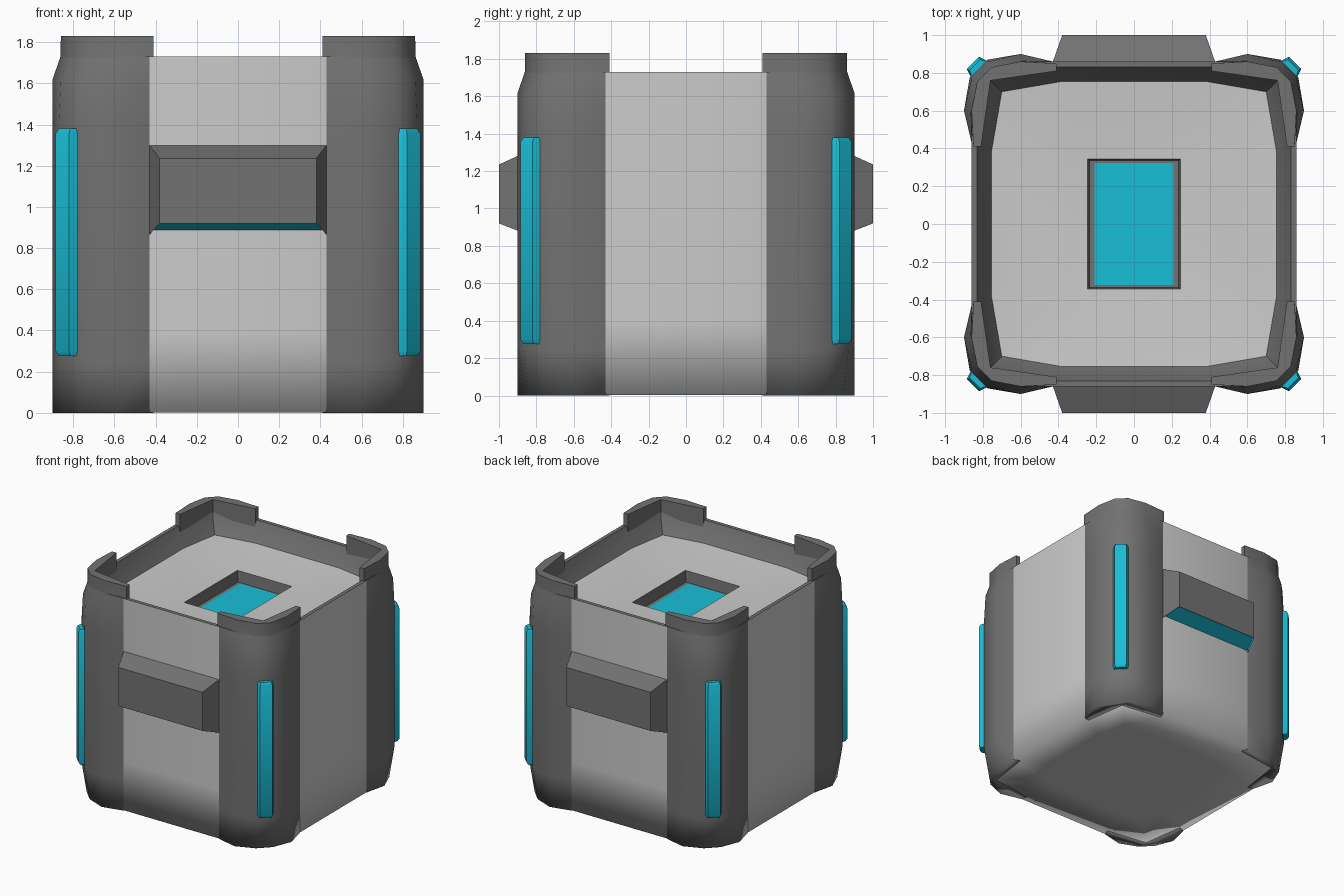
import bpy, bmesh, math

if "Cube" in bpy.data.objects:
    bpy.data.objects.remove(bpy.data.objects["Cube"])


def material(name, rgb):
    m = bpy.data.materials.new(name)
    m.diffuse_color = (*rgb, 1)
    m.use_nodes = True
    m.node_tree.nodes["Principled BSDF"].inputs["Base Color"].default_value = m.diffuse_color
    return m


DARK = material("dark_grey", (0.17, 0.17, 0.17))
CYAN = material("cyan", (0.01, 0.52, 0.68))


def finish(name, bm, mat=None, mirror=(), angle=40):
    """Smooth shade with sharp edges (edges on the ground stay soft) and mirror."""
    for f in bm.faces:
        f.smooth = True
    for e in bm.edges:
        on_ground = all(v.co.z < 0.01 for v in e.verts)
        e.smooth = on_ground or e.calc_face_angle(0) < math.radians(angle)
    me = bpy.data.meshes.new(name)
    bm.to_mesh(me)
    bm.free()
    ob = bpy.data.objects.new(name, me)
    bpy.context.collection.objects.link(ob)
    if mat:
        me.materials.append(mat)
    if mirror:
        mod = ob.modifiers.new("mirror", 'MIRROR')
        mod.use_axis = ('x' in mirror, 'y' in mirror, False)
        mod.use_mirror_merge = False
    return ob


def loft(rings, bottom=False, top=False):
    """Skin counter-clockwise rings of (points, z)."""
    bm = bmesh.new()
    rows = [[bm.verts.new((x, y, z)) for x, y in pts] for pts, z in rings]
    n = len(rows[0])
    for a, b in zip(rows, rows[1:]):
        for i in range(n):
            j = (i + 1) % n
            bm.faces.new((a[i], a[j], b[j], b[i]))
    if bottom:
        bm.faces.new(rows[0][::-1])
    if top:
        bm.faces.new(rows[-1])
    bmesh.ops.remove_doubles(bm, verts=bm.verts, dist=1e-5)
    return bm


def outline(side, end, corner):
    """Twelve-point square outline with cut corners."""
    pts = []
    for k in range(4):
        for x, y in ((side, end), (corner, corner), (end, side)):
            for _ in range(k):
                x, y = -y, x
            pts.append((x, y))
    return pts


def rect(hx, hy):
    """Rectangle with each corner tripled, to match outline()."""
    return [c for c in ((hx, hy), (-hx, hy), (-hx, -hy), (hx, -hy)) for _ in range(3)]


def diagonal(half):
    """Mirror points across the x = y diagonal."""
    return half + [(y, x) for x, y in reversed(half)]


# Light grey body walls and underside
wall = outline(0.86, 0.43, 0.78)
finish("body", loft([(outline(0.55, 0.28, 0.5), 0.003), (wall, 0.003),
                     (wall, 0.4), (wall, 1.73)], bottom=True))

# Dark rim sloping down to the recessed lid
lid_edge = outline(0.755, 0.38, 0.70)
finish("rim", loft([(wall, 1.73), (outline(0.83, 0.42, 0.76), 1.73),
                    (outline(0.80, 0.41, 0.745), 1.66), (lid_edge, 1.58)]), DARK)

# Lid panel with a rectangular window
finish("lid_panel", loft([(lid_edge, 1.58), (rect(0.245, 0.343), 1.55)]))
finish("window_frame", loft([(rect(0.245, 0.343), 1.55), (rect(0.235, 0.335), 1.46),
                             (rect(0.208, 0.323), 1.46)]), DARK)
finish("window", loft([(rect(0.208, 0.323), 1.46), (rect(0.1, 0.2), 1.46)], top=True), CYAN)

# Corner posts rising into tabs: z, end (x, y), side bulge, cut corner (x, y)
POST = [
    (0.0, (0.86, 0.43), 0.90, (0.84, 0.75)),
    (0.25, (0.86, 0.43), 0.90, (0.87, 0.775)),
    (1.4, (0.86, 0.43), 0.90, (0.87, 0.775)),
    (1.62, (0.86, 0.43), 0.90, (0.86, 0.77)),
    (1.72, (0.86, 0.43), 0.865, (0.83, 0.755)),
    (1.73, (0.86, 0.43), 0.862, (0.83, 0.755)),
    (1.73, (0.85, 0.41), 0.862, (0.83, 0.755)),
    (1.83, (0.85, 0.41), 0.86, (0.83, 0.755)),
]
rings = [(diagonal([(0.76, 0.76), (0.81, 0.41), end, (bulge, 0.6), cut])[:-1], z)
         for z, end, bulge, cut in POST]
finish("corner_post", loft(rings, True, True), DARK, "xy")

# Glowing strips on the post corners
full = diagonal([(0.80, 0.78), (0.865, 0.78), (0.885, 0.82)])
small = diagonal([(0.80, 0.785), (0.86, 0.785), (0.87, 0.815)])
finish("light_strip", loft([(small, 0.275), (full, 0.3), (full, 1.355), (small, 1.38)],
                           True, True), CYAN, "xy", 30)

# Handles front and back, with a cyan recessed underside
bm = bmesh.new()
back, front = [[bm.verts.new(p) for p in ((-x, y, lo), (x, y, lo), (x, y, hi), (-x, y, hi))]
               for x, y, lo, hi in ((0.43, -0.858, 0.865, 1.30), (0.38, -1.0, 0.92, 1.235))]
bm.faces.new(front)
sides = [bm.faces.new((back[i], back[(i + 1) % 4], front[(i + 1) % 4], front[i]))
         for i in range(4)]
under = sides[0]
ring = bmesh.ops.inset_individual(bm, faces=[under], thickness=0.025)["faces"]
wall_faces = bmesh.ops.inset_individual(bm, faces=[under], thickness=0.004, depth=-0.02)["faces"]
for f in [under] + ring + wall_faces:
    f.material_index = 1
handle = finish("handle", bm, DARK, "y", 20)
handle.data.materials.append(CYAN)
